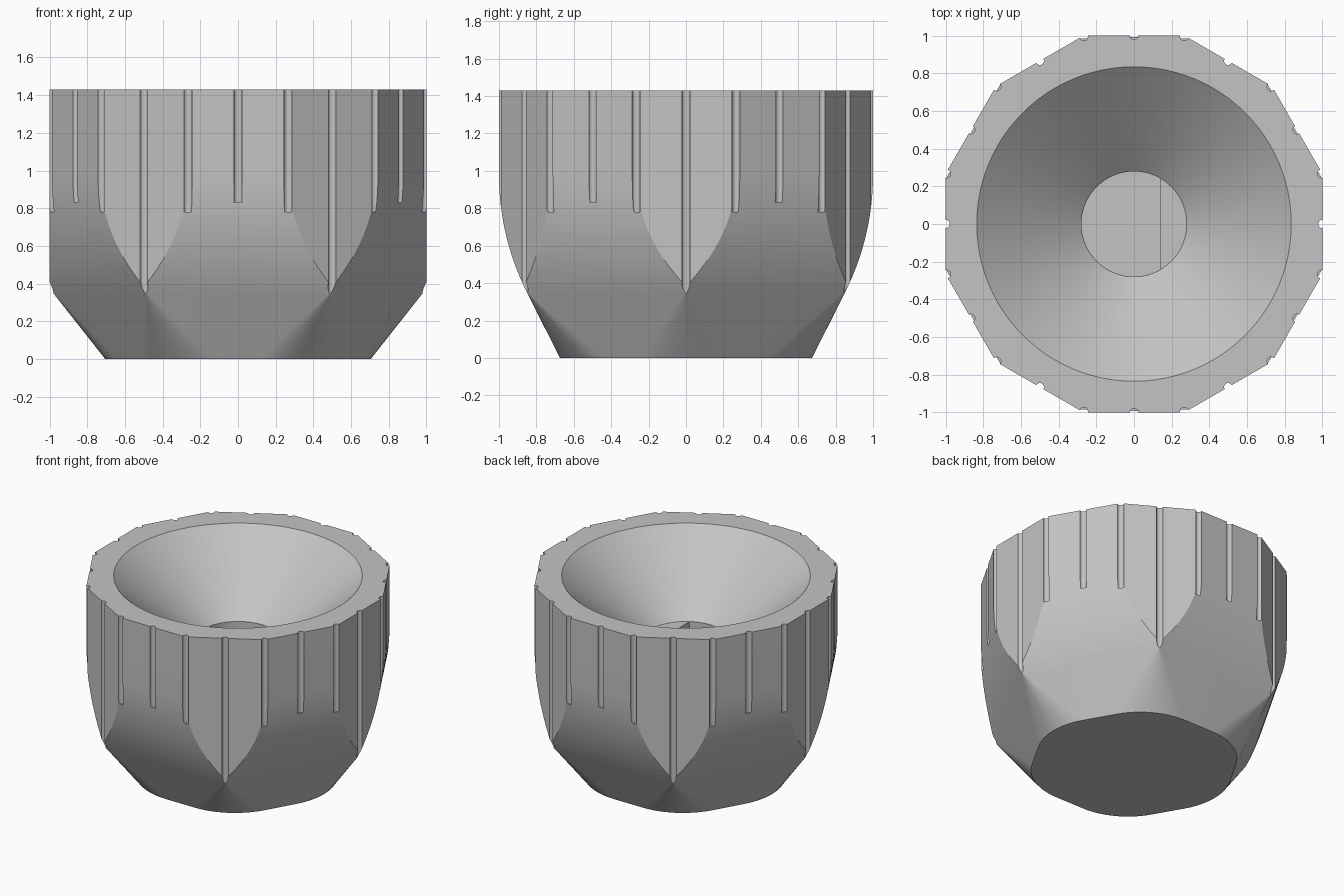
import bpy
import bmesh
import math
from math import cos, sin, pi, radians, sqrt

cube = bpy.data.objects.get("Cube")
if cube:
    bpy.data.objects.remove(cube, do_unlink=True)

HEIGHT = 1.43      # overall height
RIM_Z = 0.96       # bottom of the conical bowl
HOLE_R = 0.28      # shaft hole radius
FLAT_X = 0.14      # flat of the shaft hole


def link(name, bm):
    bmesh.ops.recalc_face_normals(bm, faces=bm.faces)
    mesh = bpy.data.meshes.new(name)
    bm.to_mesh(mesh)
    bm.free()
    obj = bpy.data.objects.new(name, mesh)
    bpy.context.collection.objects.link(obj)
    return obj


def circle(radius, count, start=0.0, cx=0.0, cy=0.0):
    return [(cx + radius * cos(start + 2 * pi * i / count),
             cy + radius * sin(start + 2 * pi * i / count)) for i in range(count)]


def add_loft(bm, low, z0, high, z1):
    """Closed solid between two outlines with equal point counts."""
    a = [bm.verts.new((x, y, z0)) for x, y in low]
    b = [bm.verts.new((x, y, z1)) for x, y in high]
    bm.faces.new(a[::-1])
    bm.faces.new(b)
    for i in range(len(a)):
        j = (i + 1) % len(a)
        bm.faces.new((a[i], a[j], b[j], b[i]))


def boolean(target, tool, operation):
    """Apply the boolean and remove the helper."""
    tool.hide_render = True
    mod = target.modifiers.new(operation.title(), "BOOLEAN")
    mod.operation = operation
    mod.solver = "EXACT"
    mod.object = tool
    graph = bpy.context.evaluated_depsgraph_get()
    mesh = bpy.data.meshes.new_from_object(target.evaluated_get(graph))
    target.modifiers.clear()
    target.data = mesh
    bpy.data.objects.remove(tool, do_unlink=True)


# Twelve-sided upper body
bm = bmesh.new()
outline = circle(1 / cos(pi / 12), 12, pi / 12)
add_loft(bm, outline, 0, outline, HEIGHT)
knob = link("knob_body", bm)

# Six-sided envelope that curves inwards, then narrows to a rounded base
bm = bmesh.new()
ARC_R, ARC_Z, STEPS = 1.4, 0.98, 14
rings = [(1.01, 1.5)]
for i in range(STEPS + 1):
    drop = 0.04 + 0.59 * i / STEPS
    rings.append((1 - ARC_R + sqrt(ARC_R ** 2 - drop ** 2), ARC_Z - drop))
for apothem, z in rings:
    for x, y in circle(apothem / cos(pi / 6), 6):
        bm.verts.new((x, y, z))
fillet, base = 0.47, 0.674
centre = (base - fillet) / cos(pi / 6)
for k in range(6):
    turn = k * pi / 3
    for i in range(13):
        a = turn - pi / 6 + pi / 3 * i / 12
        bm.verts.new((centre * cos(turn) + fillet * cos(a),
                      centre * sin(turn) + fillet * sin(a), 0))
hull = bmesh.ops.convex_hull(bm, input=bm.verts)
loose = [v for v in bm.verts if not v.link_faces]
bmesh.ops.delete(bm, geom=loose, context="VERTS")
boolean(knob, link("envelope", bm), "INTERSECT")

# Grip grooves on every side and every corner
bm = bmesh.new()
for k in range(24):
    a = k * pi / 12
    if k % 2:
        radius, bottom = 1.03, 0.78      # corners
    elif k % 4:
        radius, bottom = 1.0, 0.83       # curved sides
    else:
        radius, bottom = 1.0, 0.2        # pointed sides
    ring = circle(0.022, 16, a, radius * cos(a), radius * sin(a))
    add_loft(bm, ring, bottom, ring, HEIGHT + 0.1)
boolean(knob, link("groove_cutter", bm), "DIFFERENCE")

# Conical bowl
bm = bmesh.new()
add_loft(bm, circle(HOLE_R, 96), RIM_Z, circle(0.953, 96), HEIGHT + 0.1)
boolean(knob, link("bowl_cutter", bm), "DIFFERENCE")

# Shaft hole with one flat side
bm = bmesh.new()
edge = math.acos(FLAT_X / HOLE_R)
d_shape = []
for i in range(65):
    a = edge + (2 * pi - 2 * edge) * i / 64
    d_shape.append(((HOLE_R - 0.001) * cos(a), (HOLE_R - 0.001) * sin(a)))
add_loft(bm, d_shape, 0.3, d_shape, RIM_Z + 0.1)
boolean(knob, link("hole_cutter", bm), "DIFFERENCE")

# Plain grey material
grey = bpy.data.materials.new("grey_plastic")
grey.use_nodes = True
grey.diffuse_color = (0.55, 0.55, 0.55, 1)
grey.node_tree.nodes["Principled BSDF"].inputs["Base Color"].default_value = (0.55, 0.55, 0.55, 1)
knob.data.materials.clear()
knob.data.materials.append(grey)

# Smooth curves with sharp facet edges
bpy.ops.object.select_all(action="DESELECT")
knob.select_set(True)
bpy.context.view_layer.objects.active = knob
bpy.ops.object.shade_smooth_by_angle(angle=radians(20))
